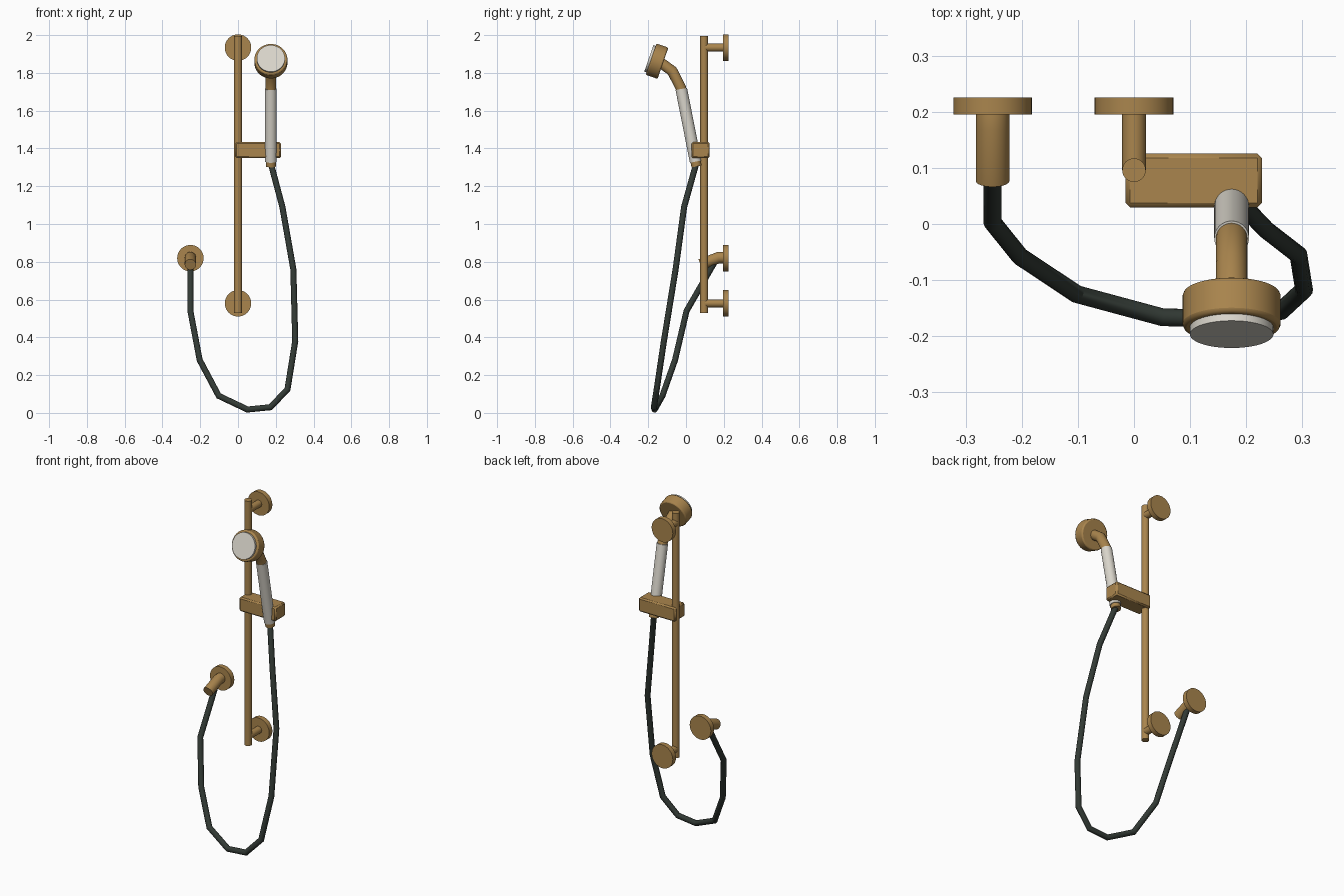
import bpy, bmesh, math
from mathutils import Vector

if "Cube" in bpy.data.objects:
    bpy.data.objects.remove(bpy.data.objects["Cube"])


def material(name, rgb):
    m = bpy.data.materials.new(name)
    m.diffuse_color = (*rgb, 1)
    m.use_nodes = True
    m.node_tree.nodes["Principled BSDF"].inputs["Base Color"].default_value = m.diffuse_color
    return m


BRASS = material("brushed brass", (0.40, 0.235, 0.075))
WHITE = material("warm white", (0.70, 0.67, 0.60))
HOSE = material("dark hose", (0.032, 0.042, 0.035))


def finish(ob, mat, bevel=0, segments=2):
    ob.data.materials.append(mat)
    if bevel:
        mod = ob.modifiers.new("edge", "BEVEL")
        mod.width, mod.segments, mod.limit_method = bevel, segments, "ANGLE"
        mod.angle_limit = math.radians(40)
    bpy.ops.object.select_all(action="DESELECT")
    ob.select_set(True)
    bpy.context.view_layer.objects.active = ob
    bpy.ops.object.shade_smooth_by_angle(angle=math.radians(32))
    return ob


def rod(name, a, b, r, mat, sides=32, bevel=0):
    """Cylinder between two points."""
    a, b = Vector(a), Vector(b)
    d = b - a
    bpy.ops.mesh.primitive_cylinder_add(vertices=sides, radius=r, depth=d.length,
                                        location=(a + b) / 2)
    ob = bpy.context.object
    ob.name = name
    ob.rotation_euler = d.to_track_quat("Z", "Y").to_euler()
    return finish(ob, mat, bevel)


def tube(name, points, r, mat, sides=16):
    """Tube with mitred corners along points."""
    pts = [Vector(p) for p in points]
    dirs = [(q - p).normalized() for p, q in zip(pts, pts[1:])]
    bm = bmesh.new()
    side = dirs[0].orthogonal().normalized()
    up = dirs[0].cross(side)
    ring = [bm.verts.new(pts[0] + r * (math.cos(t) * side + math.sin(t) * up))
            for t in (2 * math.pi * i / sides for i in range(sides))]
    bm.faces.new(ring[::-1])
    for i, d in enumerate(dirs):
        # slide the ring along this segment onto the plane that halves the next corner
        n = (d + dirs[i + 1]).normalized() if i + 1 < len(dirs) else d
        new = [bm.verts.new(v.co + d * ((pts[i + 1] - v.co).dot(n) / d.dot(n))) for v in ring]
        for k in range(sides):
            j = (k + 1) % sides
            bm.faces.new((ring[k], ring[j], new[j], new[k]))
        ring = new
    bm.faces.new(ring)
    bmesh.ops.recalc_face_normals(bm, faces=bm.faces)
    me = bpy.data.meshes.new(name)
    bm.to_mesh(me)
    bm.free()
    ob = bpy.data.objects.new(name, me)
    bpy.context.collection.objects.link(ob)
    return finish(ob, mat)


# Riser rail with its two wall posts
BAR_Y, WALL_Y = 0.096, 0.225
rod("riser_rail", (0, BAR_Y, 0.53), (0, BAR_Y, 1.995), 0.021, BRASS)
for label, z in (("upper", 1.934), ("lower", 0.58)):
    rod(label + "_post", (0, BAR_Y, z), (0, 0.20, z), 0.021, BRASS)
    rod(label + "_flange", (0, 0.195, z), (0, WALL_Y, z), 0.07, BRASS, 40)

# Wall outlet: flange and elbow
OX = -0.252
rod("outlet_flange", (OX, 0.195, 0.819), (OX, WALL_Y, 0.819), 0.07, BRASS, 40)
tube("outlet_elbow", [(OX, 0.20, 0.822), (OX, 0.172, 0.822), (OX, 0.077, 0.785)],
     0.03, BRASS, 32)

# Sliding holder
bpy.ops.mesh.primitive_cube_add(size=1, location=(0.1065, 0.0775, 1.391))
holder = bpy.context.object
holder.name = "sliding_holder"
holder.scale = (0.243, 0.096, 0.085)
bpy.ops.object.transform_apply(location=False, rotation=False, scale=True)
finish(holder, BRASS, 0.008, 1)

# Hand shower: nut, grip, neck, head, spray plate
HX = 0.174
rod("hose_nut", (HX, 0.056, 1.305), (HX, 0.050, 1.335), 0.027, BRASS)
rod("grip", (HX, 0.051, 1.33), (HX, -0.025, 1.715), 0.031, WHITE)
tube("neck", [(HX, -0.022, 1.70), (HX, -0.028, 1.722), (HX, -0.073, 1.810),
              (HX, -0.135, 1.855)], 0.028, BRASS, 32)
back = Vector((HX, -0.122, 1.851))
axis = Vector((0, -0.945, 0.327)).normalized()
rod("shower_head", back, back + axis * 0.066, 0.0875, BRASS, 48, 0.007)
rod("spray_plate", back + axis * 0.05, back + axis * 0.079, 0.0745, WHITE, 48)

# Hanging hose
tube("hose", [(HX, 0.054, 1.32), (0.235, -0.010, 1.09), (0.293, -0.055, 0.76),
              (0.303, -0.117, 0.38), (0.262, -0.155, 0.125), (0.172, -0.170, 0.03),
              (0.050, -0.166, 0.018), (-0.102, -0.125, 0.09), (-0.203, -0.058, 0.28),
              (OX, 0.003, 0.54), (OX, 0.150, 0.795)], 0.016, HOSE)
